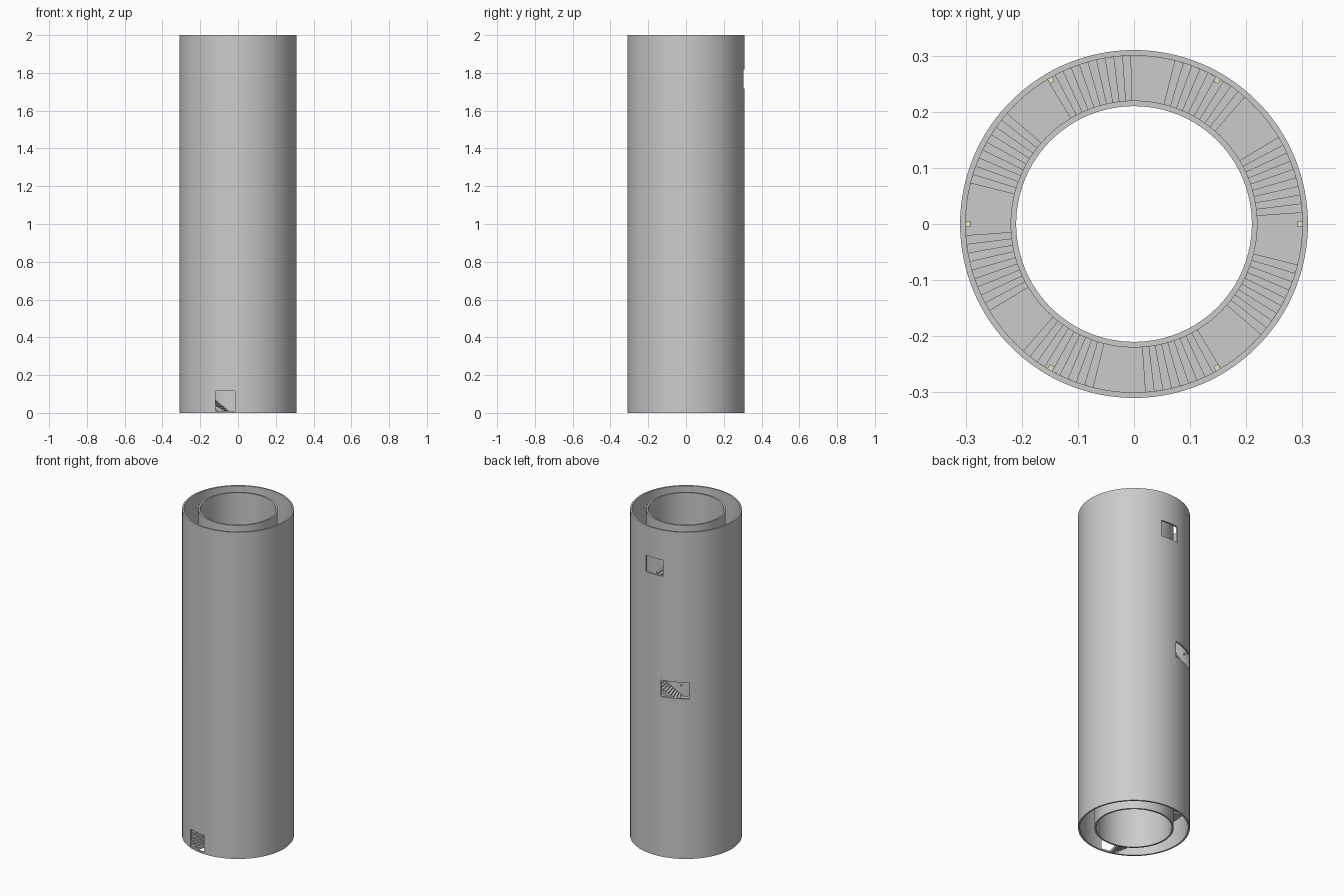
import bpy, bmesh
from math import radians, sin, cos

if "Cube" in bpy.data.objects:
    bpy.data.objects.remove(bpy.data.objects["Cube"])

H = 2.0
R_OUT, R_OUT_IN = 0.31, 0.30      # outer wall
R_IN_OUT, R_IN = 0.22, 0.21       # inner wall
STEP, LANDING, RISE = 3.0, 15.0, 0.0086
STEPS, FLIGHTS = 10, 20
START, BASE = -104.0, 0.008       # stair start angle and floor level
THICK = 0.02


def polar(r, deg, z):
    return (r * cos(radians(deg)), r * sin(radians(deg)), z)


def make_object(name, bm):
    bmesh.ops.recalc_face_normals(bm, faces=bm.faces)
    me = bpy.data.meshes.new(name)
    bm.to_mesh(me)
    bm.free()
    ob = bpy.data.objects.new(name, me)
    bpy.context.collection.objects.link(ob)
    return ob


def smooth(ob):
    bpy.ops.object.select_all(action='DESELECT')
    ob.select_set(True)
    bpy.context.view_layer.objects.active = ob
    bpy.ops.object.shade_smooth_by_angle(angle=radians(30))


def tube(name, r0, r1, n=128):
    bm = bmesh.new()
    rings = [[bm.verts.new(polar(r, 360 * i / n, z)) for i in range(n)]
             for r, z in ((r0, 0), (r1, 0), (r1, H), (r0, H))]
    for k in range(4):
        a, b = rings[k], rings[(k + 1) % 4]
        for i in range(n):
            j = (i + 1) % n
            bm.faces.new((a[i], a[j], b[j], b[i]))
    return make_object(name, bm)


def add_sector(bm, a0, a1, z0, z1, n):
    # solid ring sector between the two walls
    cols = []
    for i in range(n + 1):
        a = a0 + (a1 - a0) * i / n
        cols.append([bm.verts.new(polar(r, a, z)) for r, z in
                     ((R_IN_OUT, z0), (R_OUT_IN, z0), (R_OUT_IN, z1), (R_IN_OUT, z1))])
    for c, d in zip(cols, cols[1:]):
        for k in range(4):
            m = (k + 1) % 4
            bm.faces.new((c[k], c[m], d[m], d[k]))
    bm.faces.new(cols[0])
    bm.faces.new(cols[-1])


def add_box(bm, center, size, deg):
    verts = bmesh.ops.create_cube(bm, size=1)['verts']
    ca, sa = cos(radians(deg)), sin(radians(deg))
    for v in verts:
        x, y, z = (v.co[i] * size[i] for i in range(3))
        v.co = (center[0] + x * ca - y * sa, center[1] + x * sa + y * ca, center[2] + z)


# Walls
inner_wall = tube("inner_wall", R_IN, R_IN_OUT)
outer_wall = tube("outer_wall", R_OUT_IN, R_OUT)

# Doorways: entrance, middle window, upper exit
bm = bmesh.new()
add_box(bm, (-0.0675, -0.31, 0.0625), (0.105, 0.10, 0.105), 0)
add_box(bm, polar(0.31, 113.5, 1.03), (0.10, 0.162, 0.10), 113.5)
add_box(bm, (0.0, 0.31, 1.767), (0.116, 0.10, 0.10), 0)
cutter = make_object("doorway_cutter", bm)
cutter.hide_render = True
mod = outer_wall.modifiers.new("doorways", 'BOOLEAN')
mod.operation = 'DIFFERENCE'
mod.solver = 'EXACT'
mod.object = cutter
bpy.context.view_layer.objects.active = outer_wall
bpy.ops.object.modifier_apply(modifier=mod.name)
bpy.data.objects.remove(cutter)
smooth(inner_wall)
smooth(outer_wall)

# Spiral stair: flights climbing clockwise, with landings between
steps, landings = bmesh.new(), bmesh.new()
angle, z = START, BASE
for f in range(FLIGHTS):
    for s in range(STEPS):
        z += RISE
        add_sector(steps, angle, angle - STEP, max(0.0, z - THICK), z, 1)
        angle -= STEP
    if f < FLIGHTS - 1:
        add_sector(landings, angle, angle - LANDING, z - THICK, z, 5)
        angle -= LANDING
make_object("stair_steps", steps)
make_object("stair_landings", landings)

# Small wall lamps every 60 degrees along the climb
slope = STEPS * RISE / (STEPS * STEP + LANDING)
bm = bmesh.new()
for k in range(15):
    a = -120 - 60 * k
    add_box(bm, polar(0.296, a, BASE + (START - a) * slope + 0.10), (0.01, 0.01, 0.01), a)
lamps = make_object("wall_lamps", bm)
mat = bpy.data.materials.new("lamp_cream")
mat.diffuse_color = (0.85, 0.78, 0.55, 1)
mat.use_nodes = True
mat.node_tree.nodes["Principled BSDF"].inputs["Base Color"].default_value = mat.diffuse_color
lamps.data.materials.append(mat)
